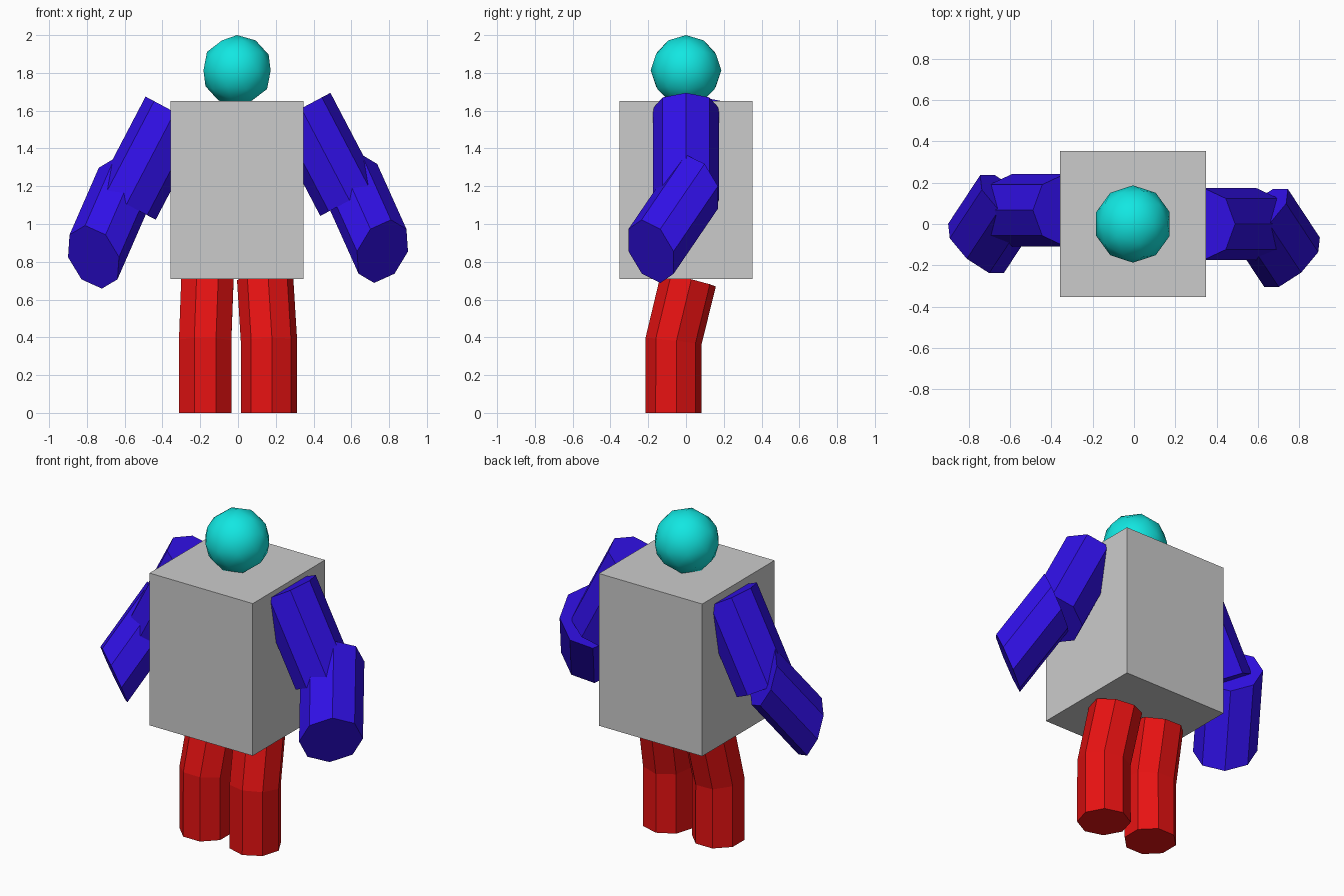
import bpy, bmesh
from math import radians, cos, sin
from mathutils import Vector

if "Cube" in bpy.data.objects:
    bpy.data.objects.remove(bpy.data.objects["Cube"])


def material(name, rgb):
    m = bpy.data.materials.new(name)
    m.diffuse_color = (*rgb, 1)
    m.use_nodes = True
    m.node_tree.nodes["Principled BSDF"].inputs["Base Color"].default_value = m.diffuse_color
    return m


BLUE = material("blue", (0.03, 0.005, 0.8))
RED = material("red", (0.8, 0.006, 0.006))
CYAN = material("cyan", (0.006, 0.8, 0.76))


def ring(bm, centre, normal, radius, phase, ref):
    """Octagon facing along normal, first corner turned by phase from ref."""
    n = Vector(normal).normalized()
    u = (Vector(ref) - n * n.dot(Vector(ref))).normalized()
    v = n.cross(u)
    c = Vector(centre)
    return [bm.verts.new(c + radius * (cos(radians(phase + 45 * i)) * u
                                       + sin(radians(phase + 45 * i)) * v))
            for i in range(8)]


def limb(name, stations, radius, mat, phase=0, ref=(0, 0, 1)):
    """Eight-sided tube through (centre, normal) stations with capped ends."""
    bm = bmesh.new()
    rings = [ring(bm, c, n, radius, phase, ref) for c, n in stations]
    for a, b in zip(rings, rings[1:]):
        for i in range(8):
            j = (i + 1) % 8
            bm.faces.new((a[i], a[j], b[j], b[i]))
    bm.faces.new(rings[0][::-1])
    bm.faces.new(rings[-1])
    bmesh.ops.recalc_face_normals(bm, faces=bm.faces)
    me = bpy.data.meshes.new(name)
    bm.to_mesh(me)
    bm.free()
    me.materials.append(mat)
    ob = bpy.data.objects.new(name, me)
    bpy.context.collection.objects.link(ob)
    return ob


# Torso block
bpy.ops.mesh.primitive_cube_add(size=1, location=(-0.005, 0, 1.18))
torso = bpy.context.object
torso.name = "torso"
torso.scale = (0.705, 0.705, 0.94)

# Head
bpy.ops.mesh.primitive_ico_sphere_add(subdivisions=2, radius=0.187,
                                      location=(-0.005, 0, 1.813))
head = bpy.context.object
head.name = "head"
head.data.materials.append(CYAN)
bpy.ops.object.shade_smooth()

# Upper arms and slanted-cut forearms
for side, s, dy, dz in (("right", 1, 0, 0), ("left", -1, 0.067, -0.02)):
    n = (0.47 * s, 0, -0.88)
    limb(side + "_upper_arm",
         [((0.335 * s, dy, 1.612 + dz), n), ((0.59 * s, dy, 1.125 + dz), n)],
         0.175, BLUE)
    n = (0.61 * s, -0.69, -0.37)
    limb(side + "_forearm",
         [((0.61 * s, 0.05 + dy, 1.2 + dz), n),
          ((0.765 * s, -0.185 + dy, 0.855 + 1.5 * dz), n)],
         0.18, BLUE)

# Legs, bent at the knee
for side, x, lean, phase in (("right", 0.164, -0.02, 6), ("left", -0.174, 0.012, 22.5)):
    limb(side + "_leg",
         [((x, -0.066, 0), (0, 0, 1)),
          ((x, -0.066, 0.38), (lean, 0.12, 0.99)),
          ((x + lean, 0.013, 0.705), (2 * lean, 0.24, 0.97))],
         0.15, RED, phase, (0, 1, 0))
